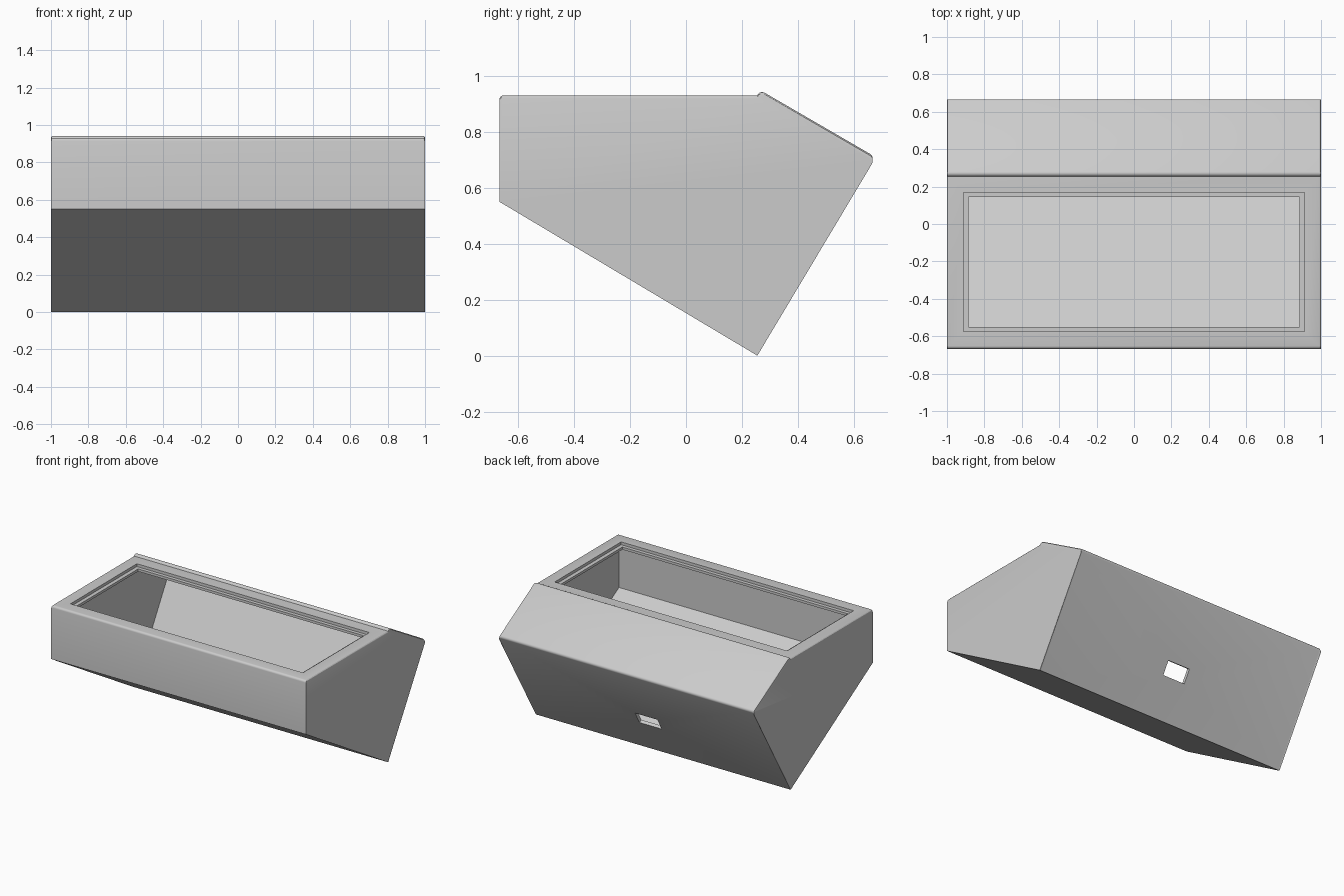
import bpy, bmesh, math
from mathutils import Vector

if "Cube" in bpy.data.objects:
    bpy.data.objects.remove(bpy.data.objects["Cube"])


def loft(name, sections):
    """Solid through matching y-z profiles, each given as (x, points)."""
    bm = bmesh.new()
    rings = [[bm.verts.new((x, y, z)) for y, z in pts] for x, pts in sections]
    n = len(rings[0])
    for a, b in zip(rings, rings[1:]):
        for i in range(n):
            j = (i + 1) % n
            bm.faces.new((a[i], a[j], b[j], b[i]))
    bm.faces.new(rings[0])
    bm.faces.new(rings[-1])
    bmesh.ops.recalc_face_normals(bm, faces=bm.faces)
    mesh = bpy.data.meshes.new(name)
    bm.to_mesh(mesh)
    bm.free()
    obj = bpy.data.objects.new(name, mesh)
    bpy.context.collection.objects.link(obj)
    return obj


def box(name, center, size, tilt=0):
    bpy.ops.mesh.primitive_cube_add(size=1, location=center, rotation=(tilt, 0, 0))
    obj = bpy.context.object
    obj.name = name
    obj.scale = size
    return obj


def arc(cy, cz, r, start, end, steps=4):
    angles = [math.radians(start + (end - start) * i / steps) for i in range(steps + 1)]
    return [(cy + r * math.cos(a), cz + r * math.sin(a)) for a in angles]


# Side profile: sharp underside, rounded top corners and a small raised ridge
base = [(0.255, 0.0), (-0.667, 0.55)]
top = (arc(-0.652, 0.915, 0.015, 180, 90)
       + [(0.255, 0.93)]
       + arc(0.272, 0.924, 0.018, 140, 60)
       + arc(0.650, 0.706, 0.017, 60, -30))

# Outer body, with the top edges softened at both ends
R = 0.012
ends = [(1 - R + R * math.cos(math.radians(a)), R - R * math.sin(math.radians(a)))
        for a in (0, 30, 60, 90)]
stations = [(-x, d) for x, d in ends] + list(reversed(ends))
body = loft("case_body", [(x, base + [(y, z - d) for y, z in top]) for x, d in stations])

# Thin-walled hollow parallel to the outside
T = 0.022
inner = [(0.255 - 0.36 * T, 1.37 * T), (-0.667 + T, 0.55 + 0.57 * T),
         (-0.667 + T, 0.892), (0.305, 0.892), (0.667 - 1.36 * T, 0.71 - 0.36 * T)]
hollow = loft("hollow_cutter", [(-1 + T, inner), (1 - T, inner)])

# Stepped top opening and the small rear port
opening = box("opening_cutter", (0, -0.203, 0.9), (1.77, 0.695, 0.2))
rebate = box("rebate_cutter", (0, -0.203, 1.01), (1.825, 0.745, 0.2))
port = box("port_cutter", (0, 0.42, 0.284), (0.175, 0.15, 0.1), math.radians(-30))

for cutter in (hollow, opening, rebate, port):
    mod = body.modifiers.new(cutter.name, 'BOOLEAN')
    mod.operation = 'DIFFERENCE'
    mod.solver = 'EXACT'
    mod.object = cutter
    bpy.ops.object.select_all(action='DESELECT')
    body.select_set(True)
    bpy.context.view_layer.objects.active = body
    bpy.ops.object.modifier_apply(modifier=mod.name)
    bpy.data.objects.remove(cutter)

bpy.ops.object.shade_smooth_by_angle(angle=math.radians(28))
